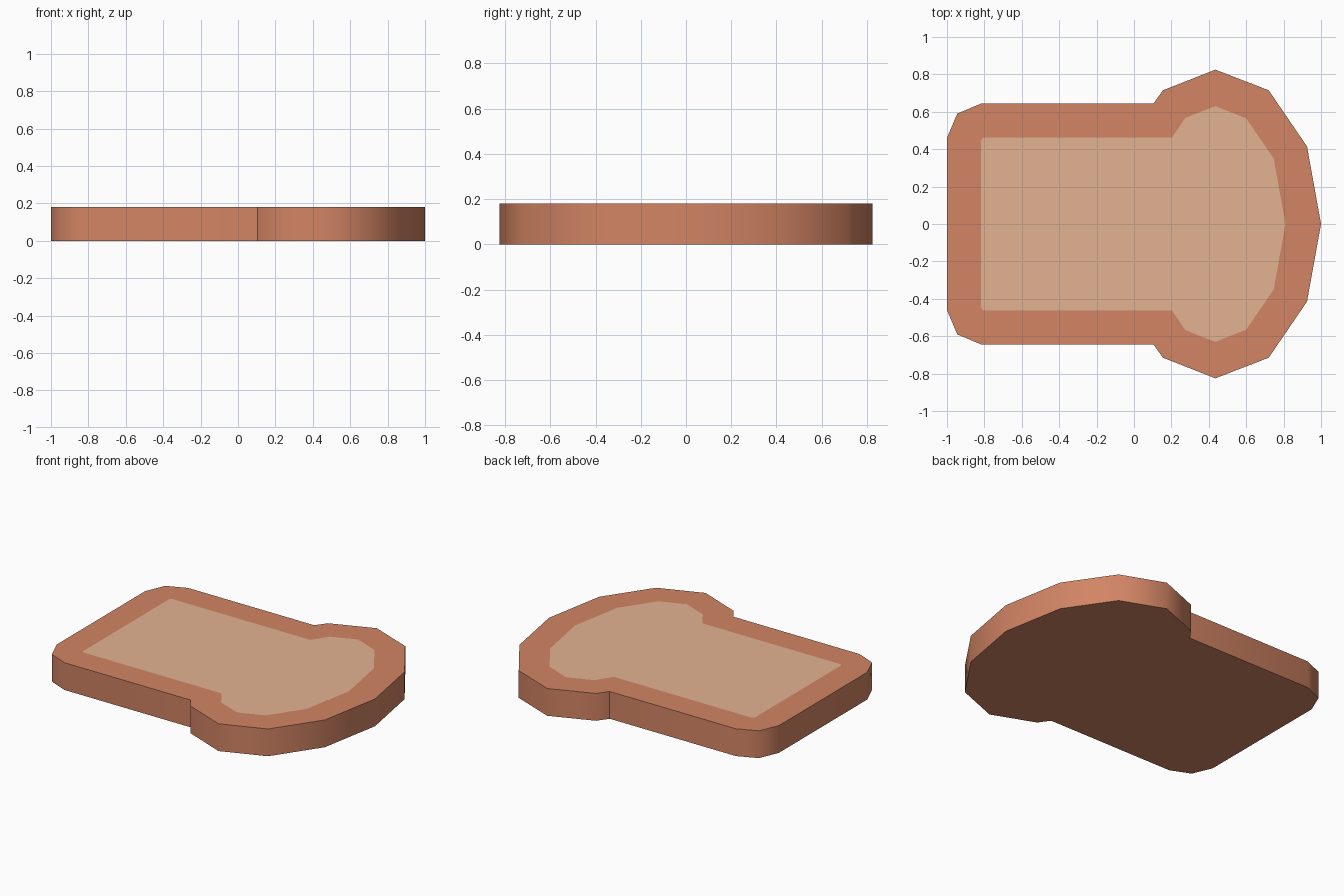
import bpy, bmesh, math

if "Cube" in bpy.data.objects:
    bpy.data.objects.remove(bpy.data.objects["Cube"])

HEIGHT = 0.18

# half outlines (y >= 0), running from the domed end to the flat end
CRUST = [(1, 0), (0.925, 0.415), (0.72, 0.715), (0.435, 0.825), (0.155, 0.715),
         (0.105, 0.645), (-0.815, 0.645), (-0.945, 0.59), (-1, 0.46)]
CRUMB = [(0.81, 0), (0.747, 0.35), (0.6, 0.565), (0.435, 0.63), (0.275, 0.568),
         (0.203, 0.462), (-0.80, 0.462), (-0.812, 0.457), (-0.817, 0.445)]


def material(name, colour):
    mat = bpy.data.materials.new(name)
    mat.diffuse_color = (*colour, 1)
    mat.use_nodes = True
    mat.node_tree.nodes["Principled BSDF"].inputs["Base Color"].default_value = mat.diffuse_color
    return mat


def ring(bm, half, z):
    """Mirror a half outline across y = 0 into a closed loop of vertices."""
    full = half + [(x, -y) for x, y in reversed(half[1:])]
    return [bm.verts.new((x, y, z)) for x, y in full]


def bridge(bm, a, b):
    """Join two matching loops with quads."""
    n = len(a)
    for i in range(n):
        j = (i + 1) % n
        bm.faces.new((a[i], a[j], b[j], b[i]))


bm = bmesh.new()
base = ring(bm, CRUST, 0)
rim = ring(bm, CRUST, HEIGHT)
inner = ring(bm, CRUMB, HEIGHT)

# underside, crust wall and crust border
bm.faces.new(base[::-1])
bridge(bm, base, rim)
bridge(bm, rim, inner)

# soft middle of the slice
bm.faces.new(inner).material_index = 1

mesh = bpy.data.meshes.new("bread_slice")
bm.to_mesh(mesh)
bm.free()
mesh.materials.append(material("brown crust", (0.645, 0.233, 0.128)))
mesh.materials.append(material("pale crumb", (0.765, 0.449, 0.283)))

slice_obj = bpy.data.objects.new("bread_slice", mesh)
bpy.context.collection.objects.link(slice_obj)

# smooth the wall around the slice, keep the rims and the notches sharp
bpy.context.view_layer.objects.active = slice_obj
slice_obj.select_set(True)
bpy.ops.object.shade_smooth_by_angle(angle=math.radians(50))
